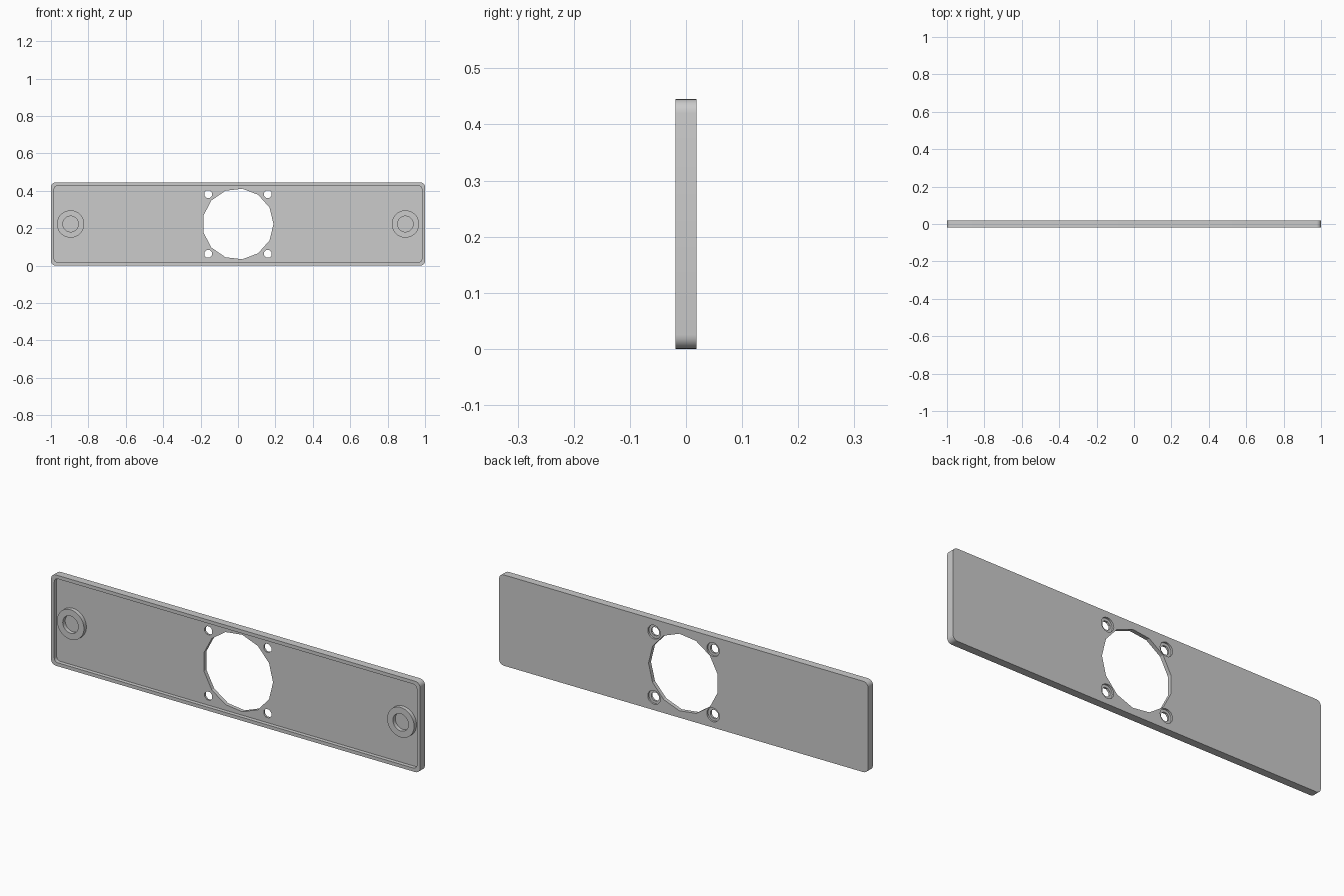
import bpy
import bmesh
from math import cos, sin, pi, radians

if "Cube" in bpy.data.objects:
    bpy.data.objects.remove(bpy.data.objects["Cube"], do_unlink=True)

WIDTH, HEIGHT, THICK = 2.0, 0.445, 0.038
FRONT, BACK = -THICK / 2, THICK / 2
FLOOR = 0.0            # depth of the recessed front face
RIM = 0.017
MID = HEIGHT / 2
OVER = 0.02            # cutter overshoot

grey = bpy.data.materials.new("plain_grey")
grey.use_nodes = True
grey.diffuse_color = (0.6, 0.6, 0.6, 1)
grey.node_tree.nodes["Principled BSDF"].inputs["Base Color"].default_value = (0.6, 0.6, 0.6, 1)


def circle(x, z, radius, sides, turn=0.0):
    return [(x + radius * cos(turn + 2 * pi * i / sides),
             z + radius * sin(turn + 2 * pi * i / sides)) for i in range(sides)]


def rounded_rect(width, height, radius, steps=6):
    points = []
    for corner, (sx, sz) in enumerate([(1, 1), (-1, 1), (-1, -1), (1, -1)]):
        for i in range(steps + 1):
            a = pi / 2 * (corner + i / steps)
            points.append((sx * (width / 2 - radius) + radius * cos(a),
                           MID + sz * (height / 2 - radius) + radius * sin(a)))
    return points


def prism(name, outline, y0, y1):
    """Extrude an outline in the xz plane from y0 to y1."""
    bm = bmesh.new()
    face = bm.faces.new([bm.verts.new((x, y0, z)) for x, z in outline])
    new = bmesh.ops.extrude_face_region(bm, geom=[face])["geom"]
    bmesh.ops.translate(bm, vec=(0, y1 - y0, 0),
                        verts=[v for v in new if isinstance(v, bmesh.types.BMVert)])
    bmesh.ops.recalc_face_normals(bm, faces=bm.faces)
    mesh = bpy.data.meshes.new(name)
    bm.to_mesh(mesh)
    bm.free()
    mesh.materials.append(grey)
    obj = bpy.data.objects.new(name, mesh)
    bpy.context.collection.objects.link(obj)
    return obj


def activate(obj):
    bpy.ops.object.select_all(action="DESELECT")
    obj.select_set(True)
    bpy.context.view_layer.objects.active = obj


def cut(target, outline, y0, y1):
    cutter = prism("cutter", outline, y0, y1)
    cutter.hide_render = True
    mod = target.modifiers.new("cut", "BOOLEAN")
    mod.operation, mod.solver, mod.object = "DIFFERENCE", "EXACT", cutter
    activate(target)
    bpy.ops.object.modifier_apply(modifier=mod.name)
    bpy.data.objects.remove(cutter, do_unlink=True)


def finish(obj):
    activate(obj)
    bpy.ops.object.shade_smooth_by_angle(angle=radians(25))


# Plate with a shallow rimmed recess on the front
plate = prism("panel_plate", rounded_rect(WIDTH, HEIGHT, 0.025), FRONT, BACK)
cut(plate, rounded_rect(WIDTH - 2 * RIM, HEIGHT - 2 * RIM, 0.02), FRONT - OVER, FLOOR)

# Large central opening
cut(plate, circle(0, MID, 0.19, 13), FRONT - OVER, BACK + OVER)

# Four screw holes, counterbored from the back
for sx in (-1, 1):
    for sz in (-1, 1):
        x, z = sx * 0.16, MID + sz * 0.16
        cut(plate, circle(x, z, 0.022, 8, pi / 8), FRONT - OVER, BACK + OVER)
        cut(plate, circle(x, z, 0.034, 16), BACK - 0.009, BACK + OVER)
finish(plate)

# Ring bosses on the recessed face, flush with the rim
for side, sx in (("left", 1), ("right", -1)):
    boss = prism(side + "_ring_boss", circle(sx * 0.895, MID, 0.073, 48), FRONT, FLOOR + 0.002)
    cut(boss, circle(sx * 0.895, MID, 0.042, 40), FRONT - OVER, BACK)
    finish(boss)
